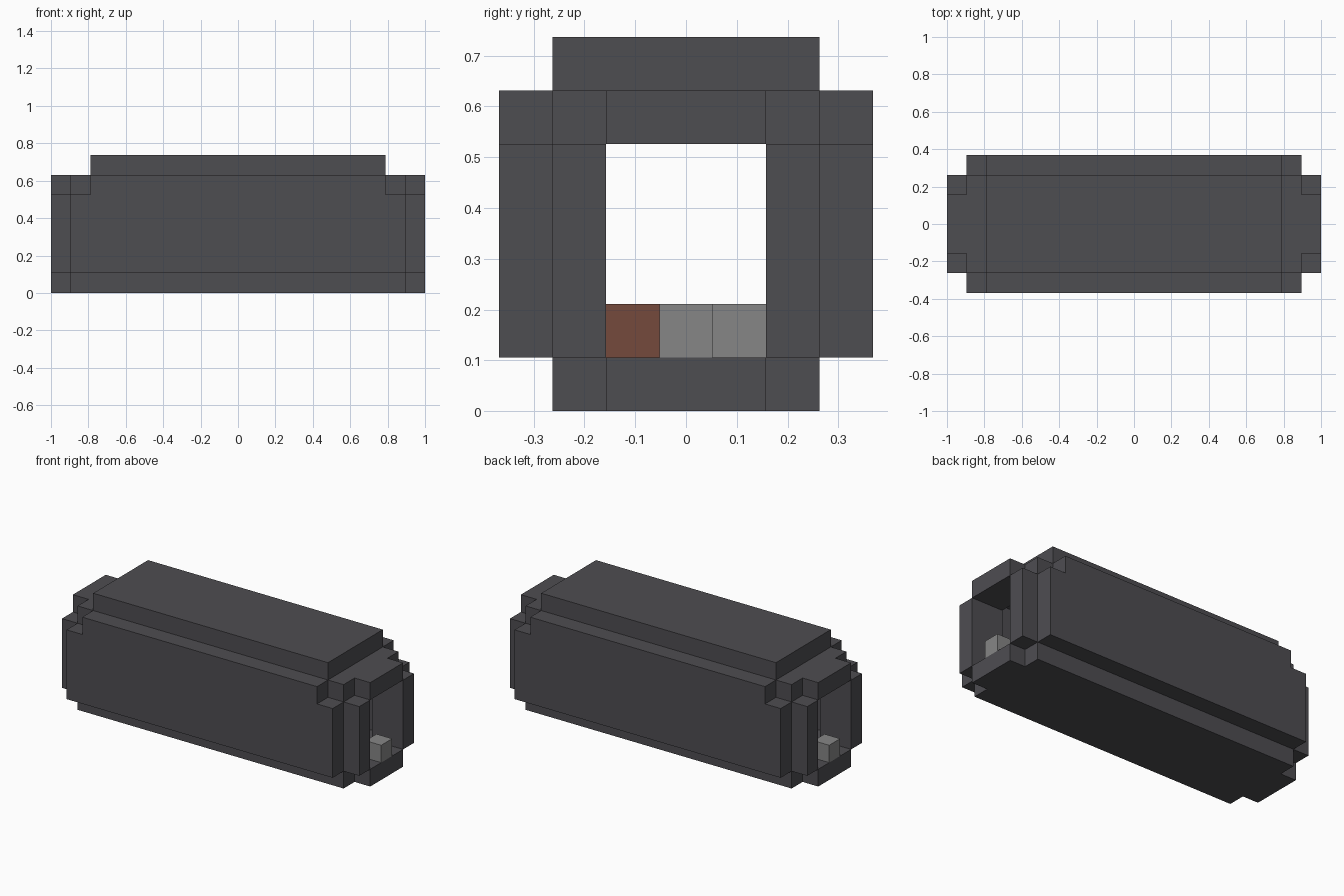
import bpy
import bmesh
from mathutils import Vector

cube = bpy.data.objects.get("Cube")
if cube:
    bpy.data.objects.remove(cube, do_unlink=True)

U = 2 / 19  # one block


def material(name, colour):
    mat = bpy.data.materials.new(name)
    mat.use_nodes = True
    mat.diffuse_color = (*colour, 1)
    mat.node_tree.nodes["Principled BSDF"].inputs["Base Color"].default_value = (*colour, 1)
    return mat


dark = material("dark_grey", (0.076, 0.074, 0.083))
grey = material("stone_grey", (0.24, 0.24, 0.24))
brown = material("rust_brown", (0.178, 0.067, 0.046))


def blocks(name, mat, *boxes):
    """One object from boxes given as (x range, y range, z range) in blocks."""
    bm = bmesh.new()
    for box in boxes:
        low, high = (Vector(c) * U for c in zip(*box))
        for v in bmesh.ops.create_cube(bm, size=1)["verts"]:
            v.co = (low + high) / 2 + v.co * (high - low)
    mesh = bpy.data.meshes.new(name)
    bm.to_mesh(mesh)
    bm.free()
    mesh.materials.append(mat)
    obj = bpy.data.objects.new(name, mesh)
    bpy.context.collection.objects.link(obj)
    return obj


def span(a, b, side):
    return tuple(sorted((a * side, b * side)))


WIDE, NARROW = (-2.5, 2.5), (-1.5, 1.5)

# Floor and roof slabs
blocks("floor", dark, ((-8.5, 8.5), WIDE, (0, 1)))
blocks("roof", dark, ((-7.5, 7.5), WIDE, (6, 7)))

# Long side walls with a shorter top course
for label, s in (("left", 1), ("right", -1)):
    side = "back" if s > 0 else "front"
    y = span(2.5, 3.5, s)
    blocks(side + "_wall", dark, ((-8.5, 8.5), y, (1, 5)), ((-7.5, 7.5), y, (5, 6)))

    # Stepped frame around each open end
    step, lip = span(7.5, 8.5, s), span(8.5, 9.5, s)
    blocks(label + "_floor_lip", dark, (lip, NARROW, (0, 1)))
    blocks(label + "_lintel", dark, (step, WIDE, (5, 6)), (lip, NARROW, (5, 6)))
    for place, t in (("back", 1), ("front", -1)):
        blocks(f"{label}_{place}_pillar", dark,
               (span(7.5, 9.5, s), span(1.5, 2.5, t), (1, 5)))

    # Stone in the doorway
    blocks(label + "_doorway_stone", grey, (lip, (-0.5, 0.5), (1, 2)))

# Loose blocks inside the passage
blocks("inner_stone", grey, ((5.5, 6.5), (0.5, 1.5), (1, 2)))
blocks("inner_brown_block", brown, ((5.5, 6.5), (-1.5, -0.5), (1, 2)))
